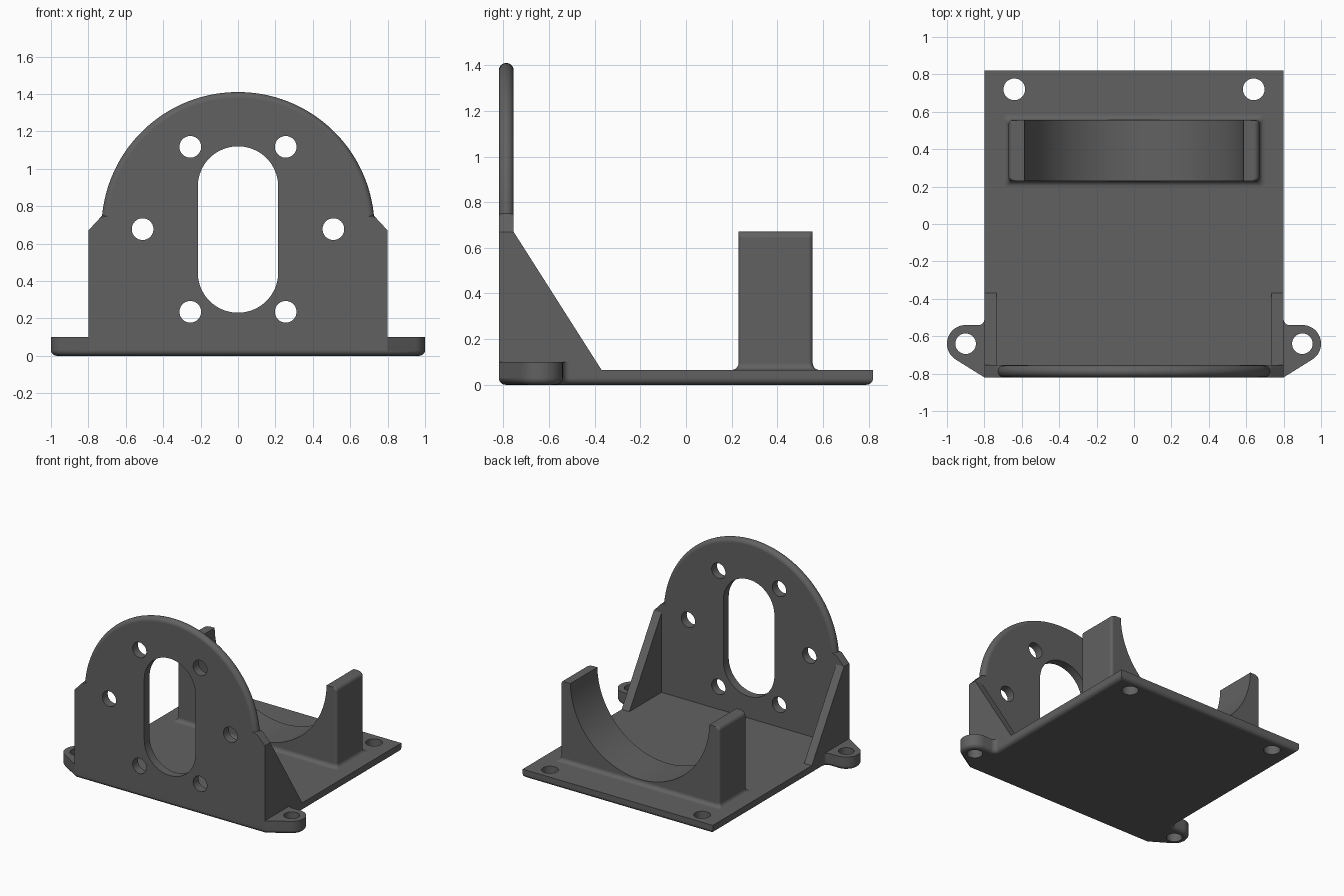
import bpy, bmesh
from math import sin, cos, pi, radians
from mathutils import Vector

if "Cube" in bpy.data.objects:
    bpy.data.objects.remove(bpy.data.objects["Cube"])

R = 0.03       # edge fillet radius
T = 0.065      # sheet thickness
STEPS = [pi / 2 * i / 6 for i in range(7)]   # quarter-round angles


def loft(name, rings):
    """Closed solid through equal-length rings of 3D points."""
    bm = bmesh.new()
    loops = [[bm.verts.new(p) for p in ring] for ring in rings]
    n = len(rings[0])
    for a, b in zip(loops, loops[1:]):
        for i in range(n):
            j = (i + 1) % n
            bm.faces.new((a[i], a[j], b[j], b[i]))
    bm.faces.new(loops[0])
    bm.faces.new(loops[-1])
    bmesh.ops.recalc_face_normals(bm, faces=bm.faces[:])
    mesh = bpy.data.meshes.new(name)
    bm.to_mesh(mesh)
    bm.free()
    ob = bpy.data.objects.new(name, mesh)
    bpy.context.collection.objects.link(ob)
    return ob


def arc(cx, cy, r, a0, a1, n):
    return [(cx + r * cos(radians(a0 + (a1 - a0) * i / n)),
             cy + r * sin(radians(a0 + (a1 - a0) * i / n))) for i in range(n + 1)]


def inset(pts, d):
    """Mitred inset of a counter-clockwise outline."""
    out = []
    for i, p in enumerate(pts):
        p = Vector(p)
        u = (p - Vector(pts[i - 1])).normalized()
        v = (Vector(pts[(i + 1) % len(pts)]) - p).normalized()
        n1, n2 = Vector((-u.y, u.x)), Vector((-v.y, v.x))
        out.append(tuple(p + (n1 + n2) * d / (1 + n1.dot(n2))))
    return out


def mirror_x(pts):
    return [(-x, y) for x, y in reversed(pts)]


def at_z(pts, z):
    return [(x, y, z) for x, y in pts]


def at_y(pts, y):
    return [(x, y, z) for x, z in pts]


def cut(ob, cutter):
    m = ob.modifiers.new("cut", 'BOOLEAN')
    m.operation, m.solver, m.object = 'DIFFERENCE', 'EXACT', cutter
    bpy.context.view_layer.objects.active = ob
    bpy.ops.object.modifier_apply(modifier=m.name)
    bpy.data.objects.remove(cutter)


def drill_z(ob, x, y, r):
    c = arc(x, y, r, 0, 352.5, 47)
    cut(ob, loft("drill", [at_z(c, -0.1), at_z(c, 0.2)]))


def drill_y(ob, outline, y0=-1, y1=-0.6):
    cut(ob, loft("drill", [at_y(outline, y0), at_y(outline, y1)]))


parts = []

# base plate outline with mounting ears
ear = [(0.8, -0.82)] + arc(0.9, -0.64, 0.1, -58.1, 90, 24) + arc(0.83, -0.51, 0.03, 270, 180, 6)
half = ear + [(0.8, 0.82)]
outline = half + mirror_x(half)
rounded = [at_z(inset(outline, R * (1 - sin(a))), R * (1 - cos(a))) for a in STEPS]
base = loft("base_plate", rounded + [at_z(outline, T)])
for s in (-1, 1):
    drill_z(base, s * 0.64, 0.72, 0.058)
    drill_z(base, s * 0.9, -0.64, 0.055)
parts.append(base)

# raised ears and triangular side gussets
for side, s in (("right", 1), ("left", -1)):
    pts = ear if s == 1 else mirror_x(ear)
    lug = loft(side + "_ear", [at_z(pts, T), at_z(pts, 0.1)])
    drill_z(lug, s * 0.9, -0.64, 0.055)
    tri = [(-0.755, T), (-0.37, T), (-0.755, 0.67)]
    gusset = loft(side + "_gusset", [[(s * x, y, z) for y, z in tri] for x in (0.735, 0.8)])
    parts += [lug, gusset]


# round-topped front plate, arch edge fully rounded
def plate_ring(t):
    r = 0.73 - T / 2 * (1 - cos(t))
    top = arc(0, 0.68, r, 5.5, 174.5, 72)
    pts = [(-0.8, T), (0.8, T), (0.8, 0.67), (0.735, 0.74)] + top + [(-0.735, 0.74), (-0.8, 0.67)]
    return at_y(pts, -0.82 + T / 2 + T / 2 * sin(t))


front = loft("front_plate", [plate_ring(-pi / 2 + pi * i / 12) for i in range(13)])
drill_y(front, arc(0, 0.905, 0.215, 0, 180, 32) + arc(0, 0.445, 0.215, 180, 360, 32)[:])
for x, z in ((0.255, 0.235), (0.255, 1.117), (0.51, 0.677)):
    for s in (-1, 1):
        drill_y(front, arc(s * x, z, 0.058, 0, 352.5, 47))
parts.append(front)


# cradle with flared foot and rounded shoulders
def cradle_ring(z, dx, dy):
    hx, hy, r = 0.65 + dx, 0.1425 + dy, 0.02
    pts = []
    for k, (sx, sy) in enumerate(((1, 1), (-1, 1), (-1, -1), (1, -1))):
        pts += arc(sx * hx, 0.3925 + sy * hy, r, 90 * k, 90 * k + 90, 5)
    return at_z(pts, z)


foot = [cradle_ring(T + R * (1 - cos(a)), R * (1 - sin(a)), R * (1 - sin(a))) for a in STEPS]
shoulder = [cradle_ring(0.642 + R * sin(a), -R * (1 - cos(a)), 0) for a in STEPS]
cradle = loft("cradle", foot + shoulder)
drill_y(cradle, arc(0, 0.685, 0.585, 0, 357.5, 143), 0, 0.8)
parts.append(cradle)

# dark grey finish; smooth curved faces, keep crisp edges
dark = bpy.data.materials.new("dark_grey")
dark.diffuse_color = (0.12, 0.12, 0.12, 1)
dark.use_nodes = True
dark.node_tree.nodes["Principled BSDF"].inputs["Base Color"].default_value = dark.diffuse_color
for ob in parts:
    ob.data.materials.clear()
    ob.data.materials.append(dark)
    bpy.ops.object.select_all(action='DESELECT')
    ob.select_set(True)
    bpy.context.view_layer.objects.active = ob
    bpy.ops.object.shade_smooth_by_angle(angle=radians(30))
    wn = ob.modifiers.new("weighted_normals", 'WEIGHTED_NORMAL')
    wn.keep_sharp = True
